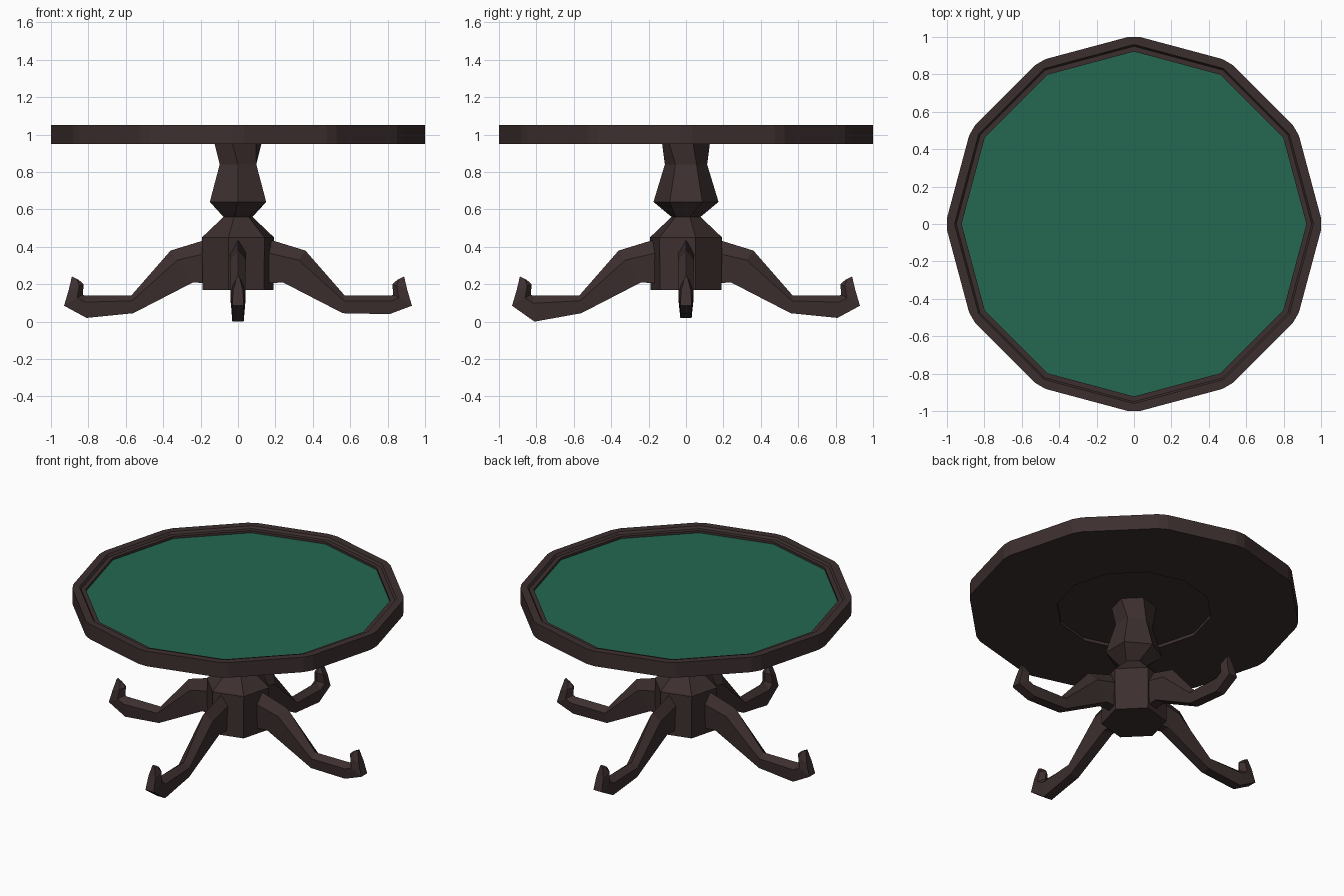
import bpy, bmesh
from math import cos, sin, radians, pi

if "Cube" in bpy.data.objects:
    bpy.data.objects.remove(bpy.data.objects["Cube"])


def material(name, rgb):
    m = bpy.data.materials.new(name)
    m.diffuse_color = (*rgb, 1)
    m.use_nodes = True
    m.node_tree.nodes["Principled BSDF"].inputs["Base Color"].default_value = m.diffuse_color
    return m


wood = material("dark_wood", (0.046, 0.028, 0.028))
felt = material("green_felt", (0.017, 0.135, 0.083))


def loft(name, rings, mats):
    """Skin a list of equal-length point rings and cap both ends."""
    bm = bmesh.new()
    loops = [[bm.verts.new(p) for p in ring] for ring in rings]
    n = len(loops[0])
    for a, b in zip(loops, loops[1:]):
        for i in range(n):
            j = (i + 1) % n
            bm.faces.new((a[i], a[j], b[j], b[i]))
    bm.faces.new(loops[0][::-1])
    bm.faces.new(loops[-1])
    bmesh.ops.remove_doubles(bm, verts=bm.verts, dist=0.0005)
    bmesh.ops.recalc_face_normals(bm, faces=bm.faces)
    mesh = bpy.data.meshes.new(name)
    bm.to_mesh(mesh)
    bm.free()
    for m in mats:
        mesh.materials.append(m)
    obj = bpy.data.objects.new(name, mesh)
    bpy.context.collection.objects.link(obj)
    return obj


def polygon(r, z, sides, turn=0):
    return [(r * cos(radians(turn) + 2 * pi * i / sides),
             r * sin(radians(turn) + 2 * pi * i / sides), z) for i in range(sides)]


def top_ring(r, z, chamfer):
    """Twelve corners, each split by a small chamfer angle in degrees."""
    return [(r * cos(radians(30 * k + s * chamfer)), r * sin(radians(30 * k + s * chamfer)), z)
            for k in range(12) for s in (-1, 1)]


# Table top: shallow recess below, chamfered rim, stepped edge and sunken felt
profile = [(0.47, 0.97, 0), (0.47, 0.95, 0), (1.0005, 0.95, 1.8), (1.0005, 1.05, 1.8),
           (0.96, 1.05, 0), (0.95, 1.035, 0), (0.922, 1.035, 0), (0.922, 1.02, 0)]
table_top = loft("table_top", [top_ring(*p) for p in profile], [wood, felt])
for f in table_top.data.polygons:
    if f.normal.z > 0.9 and abs(f.center.z - 1.02) < 0.004:
        f.material_index = 1

# Pedestal: six-sided turned column, twisting slightly between levels
levels = [(0.196, 0.17, 15), (0.2, 0.45, 15), (0.08, 0.56, 15),
          (0.174, 0.64, 30), (0.113, 0.84, 30), (0.135, 0.972, 15)]
loft("pedestal", [polygon(r, z, 6, t) for r, z, t in levels], [wood])

# Legs: ridged sections given as (top x, top z, bottom x, bottom z, half width)
sections = [(0.10, 0.46, 0.10, 0.20, 0.042), (0.36, 0.38, 0.24, 0.21, 0.042),
            (0.57, 0.14, 0.56, 0.045, 0.04), (0.82, 0.14, 0.81, 0.02, 0.038),
            (0.83, 0.145, 0.93, 0.085, 0.038), (0.825, 0.20, 0.905, 0.17, 0.032),
            (0.85, 0.222, 0.888, 0.242, 0.008)]


def leg_ring(section, angle, drop):
    tx, tz, bx, bz, w = section
    if bx > 0.7 and bz < 0.05:
        bz += drop
    c, s = cos(angle), sin(angle)
    ring = []
    for t, y in ((0, 0), (0.3, w), (1, w * 0.8), (1, -w * 0.8), (0.3, -w)):
        x, z = tx + (bx - tx) * t, tz + (bz - tz) * t
        ring.append((x * c - y * s, x * s + y * c, z))
    return ring


# The feet reach slightly different depths
for name, turn, drop in (("right_leg", 0, 0.02), ("back_leg", 90, 0.0),
                         ("left_leg", 180, 0.0), ("front_leg", 270, -0.02)):
    loft(name, [leg_ring(s, radians(turn), drop) for s in sections], [wood])
